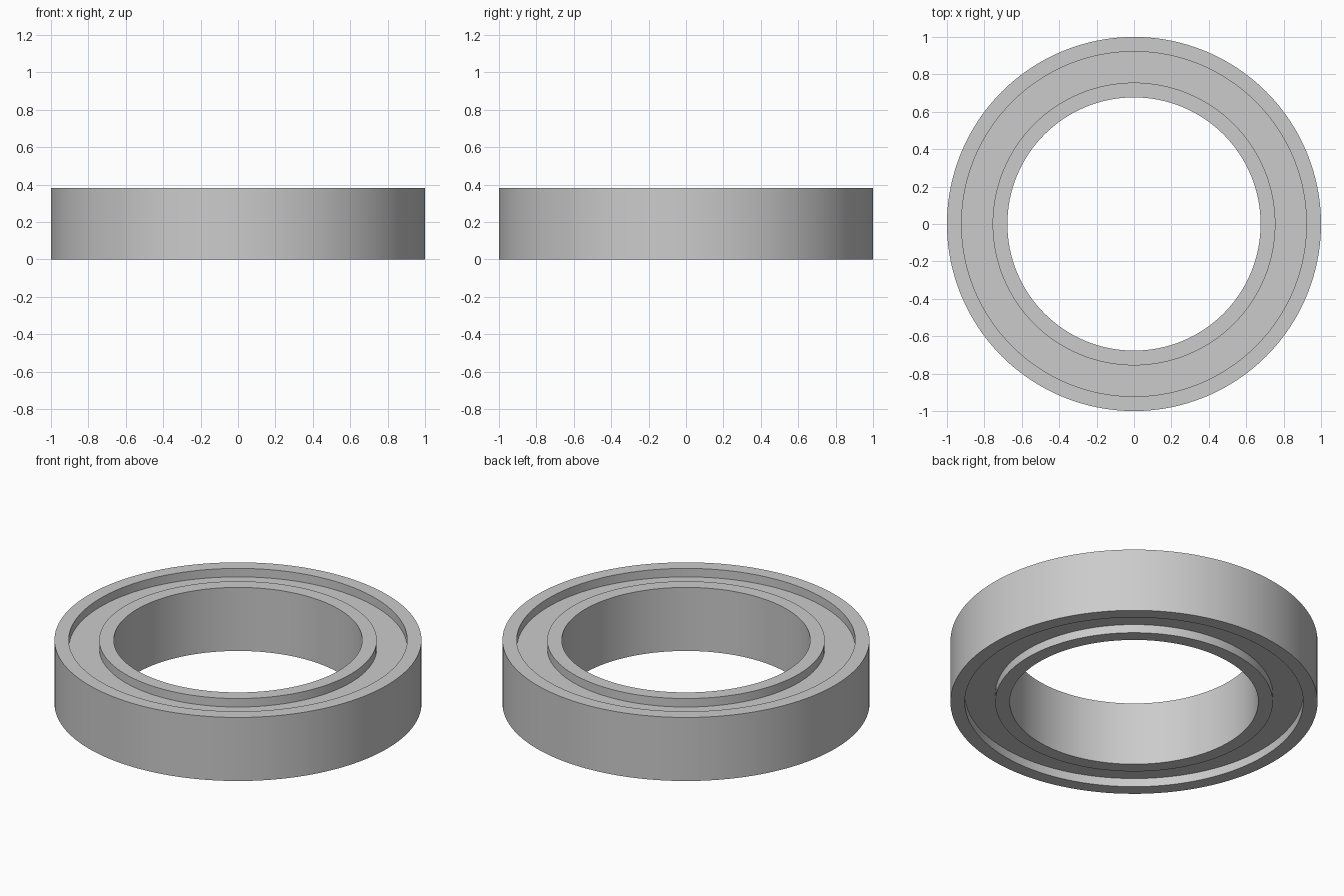
import bpy
import bmesh
from math import pi, radians
from mathutils import Vector

cube = bpy.data.objects.get("Cube")
if cube:
    bpy.data.objects.remove(cube, do_unlink=True)

HEIGHT, GROOVE = 0.382, 0.051
BORE, INNER_LIP, OUTER_LIP, RIM = 0.677, 0.756, 0.922, 1.0
SEGMENTS = 128

steel = bpy.data.materials.new("grey steel")
steel.use_nodes = True
colour = (0.6, 0.6, 0.6, 1)
steel.diffuse_color = colour
steel.node_tree.nodes["Principled BSDF"].inputs["Base Color"].default_value = colour


def lathe(name, profile, material):
    """Spin a closed (radius, height) profile around the z axis."""
    bm = bmesh.new()
    verts = [bm.verts.new((r, 0, z)) for r, z in profile]
    edges = [bm.edges.new((a, b)) for a, b in zip(verts, verts[1:] + verts[:1])]
    bmesh.ops.spin(bm, geom=verts + edges, cent=Vector(), axis=Vector((0, 0, 1)),
                   angle=2 * pi, steps=SEGMENTS, use_merge=True)
    bmesh.ops.remove_doubles(bm, verts=bm.verts, dist=1e-5)
    bmesh.ops.recalc_face_normals(bm, faces=bm.faces)
    mesh = bpy.data.meshes.new(name)
    bm.to_mesh(mesh)
    bm.free()
    mesh.materials.append(material)
    obj = bpy.data.objects.new(name, mesh)
    bpy.context.collection.objects.link(obj)
    bpy.ops.object.select_all(action="DESELECT")
    obj.select_set(True)
    bpy.context.view_layer.objects.active = obj
    bpy.ops.object.shade_smooth_by_angle(angle=radians(30))
    return obj


# Upper half of the ring section, mirrored to give the same groove underneath
upper = [(BORE, HEIGHT), (INNER_LIP, HEIGHT), (INNER_LIP, HEIGHT - GROOVE),
         (OUTER_LIP, HEIGHT - GROOVE), (OUTER_LIP, HEIGHT), (RIM, HEIGHT)]
lower = [(r, HEIGHT - z) for r, z in reversed(upper)]
lathe("bearing_ring", upper + lower, steel)
